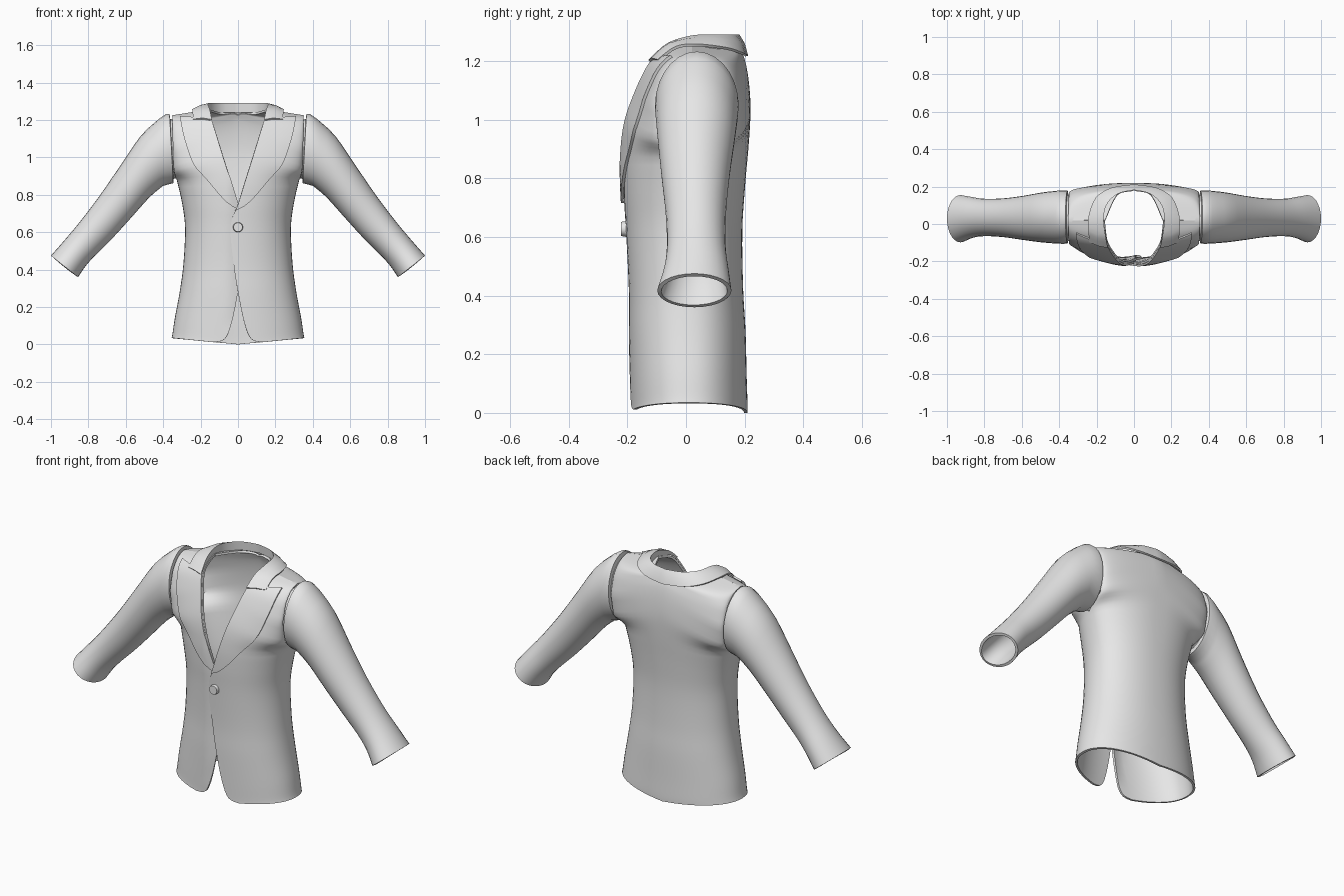
import bpy, bmesh, math
from mathutils import Vector

if "Cube" in bpy.data.objects:
    bpy.data.objects.remove(bpy.data.objects["Cube"])

cloth = bpy.data.materials.new("grey_cloth")
cloth.diffuse_color = (0.8, 0.8, 0.8, 1)
cloth.use_nodes = True
cloth.node_tree.nodes["Principled BSDF"].inputs["Base Color"].default_value = cloth.diffuse_color

# Body key rows, hem to shoulder:
# front edge x, z, depth | side x, z, front y, back y | back edge x, z, depth
ROWS = [
    (0.13, 0.012, -0.19, 0.355, 0.035, 0.01, 0.01, 0, 0.0, 0.21),
    (0.07, 0.03, -0.19, 0.350, 0.06, 0.01, 0.01, 0, 0.03, 0.21),
    (0.033, 0.12, -0.192, 0.338, 0.14, 0.01, 0.01, 0, 0.12, 0.207),
    (0.0, 0.28, -0.195, 0.312, 0.28, 0.01, 0.01, 0, 0.28, 0.203),
    (-0.022, 0.42, -0.195, 0.292, 0.43, 0.01, 0.01, 0, 0.42, 0.195),
    (-0.04, 0.63, -0.205, 0.283, 0.62, 0.015, 0.015, 0, 0.62, 0.192),
    (0.0, 0.75, -0.213, 0.298, 0.75, 0.02, 0.02, 0, 0.78, 0.202),
    (0.04, 0.88, -0.215, 0.325, 0.87, 0.03, 0.03, 0, 0.93, 0.215),
    (0.078, 1.0, -0.20, 0.343, 0.93, -0.07, 0.14, 0, 1.05, 0.22),
    (0.115, 1.12, -0.155, 0.348, 1.05, -0.10, 0.165, 0, 1.16, 0.21),
    (0.14, 1.2, -0.11, 0.350, 1.15, -0.075, 0.135, 0, 1.23, 0.19),
    (0.15, 1.235, -0.06, 0.351, 1.205, -0.03, 0.08, 0.09, 1.24, 0.16),
    (0.158, 1.257, 0.02, 0.352, 1.225, 0.02, 0.02, 0.155, 1.257, 0.02),
]


def spline(keys, v):
    """Smooth interpolation through equally spaced key tuples."""
    n = len(keys) - 1
    i = min(int(v), n - 1)
    f = v - i
    a, b, c, d = (keys[min(max(i + k, 0), n)] for k in (-1, 0, 1, 2))
    return [q + 0.5 * f * (r - p + f * (2 * p - 5 * q + 4 * r - s + f * (3 * (q - r) + s - p)))
            for p, q, r, s in zip(a, b, c, d)]


def body_point(s, v, side=1, back=False):
    """Point on the body: s = 0 at centre edge, 1 at side seam / armhole."""
    k = spline(ROWS, v)
    i = min(int(v), len(ROWS) - 2)
    col = 6 if back else 5
    sy = ROWS[i][col] + (ROWS[i + 1][col] - ROWS[i][col]) * (v - i)
    ex, ez, ey = (max(0, k[7]), k[8], k[9]) if back else k[:3]
    x = ex + (k[3] - ex) * s
    z = ez + (k[4] - ez) * s
    y = sy + (ey - sy) * max(0, 1 - min(1, abs(x) / k[3]) ** 2.2) ** (1 / 2.2)
    if side < 0 and not back:          # this front tucks under the other
        y += 0.018 * min(1, max(0, (0.05 - x) / 0.06))
    return Vector((side * x, y, z))


def add_grid(bm, pts, flip=False):
    vs = [[bm.verts.new(p) for p in row] for row in pts]
    for i in range(len(vs) - 1):
        for j in range(len(vs[0]) - 1):
            f = [vs[i][j], vs[i][j + 1], vs[i + 1][j + 1], vs[i + 1][j]]
            bm.faces.new(f[::-1] if flip else f)


def finish(name, bm, thick=0, angle=35):
    bmesh.ops.remove_doubles(bm, verts=bm.verts, dist=0.0004)
    me = bpy.data.meshes.new(name)
    bm.to_mesh(me)
    bm.free()
    me.materials.append(cloth)
    ob = bpy.data.objects.new(name, me)
    bpy.context.collection.objects.link(ob)
    bpy.ops.object.select_all(action='DESELECT')
    ob.select_set(True)
    bpy.context.view_layer.objects.active = ob
    if thick:
        mod = ob.modifiers.new("thickness", 'SOLIDIFY')
        mod.thickness = thick
        mod.offset = -1
        bpy.ops.object.modifier_apply(modifier=mod.name)
    bpy.ops.object.shade_smooth_by_angle(angle=math.radians(angle))
    return ob


# Jacket body: two fronts and two half backs, sewn at sides and centre back
V = [i / 4 for i in range(4 * (len(ROWS) - 1) + 1)]
S = [math.sin(j / 14 * math.pi / 2) for j in range(15)]
bm = bmesh.new()
for side in (1, -1):
    for back in (False, True):
        add_grid(bm, [[body_point(s, v, side, back) for s in S] for v in V],
                 flip=(side < 0) != back)
finish("jacket_body", bm, 0.012)

# Lapels: strips lying on the fronts, widening to a notch
def lapel_point(a, b, side):
    s = b * 0.78 * math.sin(a * math.pi / 2) ** 0.7
    v = 5.7 + (10.1 + 0.9 * s / 0.78 - 5.7) * a
    e = 0.01
    ds = body_point(s + e, v, side) - body_point(s, v, side)
    dv = body_point(s, v + e, side) - body_point(s, v - e, side)
    n = side * ds.cross(dv).normalized()
    return body_point(s, v, side) + n * 0.011


for side, name in ((1, "left_lapel"), (-1, "right_lapel")):
    bm = bmesh.new()
    add_grid(bm, [[lapel_point(i / 24, j / 8, side) for j in range(9)] for i in range(25)],
             flip=side < 0)
    finish(name, bm, 0.010)

# Collar: folded band round the neck (fold point, outer edge point)
COLLAR = [
    (0.140, -0.128, 1.203, 0.240, -0.097, 1.205),
    (0.152, -0.065, 1.260, 0.243, -0.035, 1.250),
    (0.162, 0.020, 1.287, 0.243, 0.040, 1.258),
    (0.148, 0.100, 1.290, 0.205, 0.140, 1.246),
    (0.090, 0.160, 1.290, 0.120, 0.194, 1.228),
    (0.000, 0.182, 1.290, 0.000, 0.212, 1.218),
]
bm = bmesh.new()
for side in (1, -1):
    pts = []
    for i in range(21):
        k = spline(COLLAR, i / 4)
        if i == 20:
            k[0] = k[3] = 0
        fold, outer = Vector(k[:3]), Vector(k[3:])
        stand = fold + Vector((0, 0.004, -0.05 * min(1, i / 8)))
        mid = (fold + outer) / 2 + Vector((0, -0.006 if i < 5 else 0.003, 0.007))
        pts.append([Vector((side * p.x, p.y, p.z)) for p in (stand, fold, mid, outer)])
    add_grid(bm, pts, flip=side < 0)
finish("collar", bm, 0.010, 50)

# Sleeves: rings from armhole to cuff (top x, z, bottom x, z, front y, back y)
SLEEVE = [
    (0.42, 1.208, 0.40, 0.848, -0.105, 0.178),
    (0.52, 1.115, 0.47, 0.79, -0.098, 0.168),
    (0.63, 0.955, 0.56, 0.69, -0.085, 0.150),
    (0.74, 0.795, 0.66, 0.58, -0.070, 0.137),
    (0.85, 0.65, 0.75, 0.49, -0.065, 0.135),
    (0.93, 0.555, 0.81, 0.425, -0.075, 0.145),
    (1.00, 0.475, 0.855, 0.36, -0.098, 0.155),
]
HEAD = [  # recessed seam, then the sleeve head
    (0.335, 1.20, 0.325, 0.89, -0.088, 0.155),
    (0.362, 1.205, 0.345, 0.885, -0.09, 0.160),
    (0.366, 1.232, 0.346, 0.862, -0.104, 0.178),
    (0.385, 1.232, 0.365, 0.858, -0.106, 0.180),
]
RINGS = HEAD + [spline(SLEEVE, i / 3) for i in range(19)]
N = 28
for side, name in ((1, "left_sleeve"), (-1, "right_sleeve")):
    bm = bmesh.new()
    pts = []
    for tx, tz, bx, bz, y0, y1 in RINGS:
        ring = []
        for j in range(N + 1):
            a = 2 * math.pi * j / N
            c = 0.5 + 0.5 * math.cos(a)
            y = (y0 + y1) / 2 + (y1 - y0) / 2 * math.sin(a)
            ring.append(Vector((side * (bx + (tx - bx) * c), y, bz + (tz - bz) * c)))
        pts.append(ring)
    add_grid(bm, pts, flip=side > 0)
    ob = finish(name, bm, 0.014)

# Front button
bm = bmesh.new()
bmesh.ops.create_cone(bm, cap_ends=True, segments=24, radius1=0.027, radius2=0.024, depth=0.02)
button = finish("button", bm)
button.rotation_euler = (math.pi / 2, 0, 0)
button.location = (0, -0.212, 0.627)
